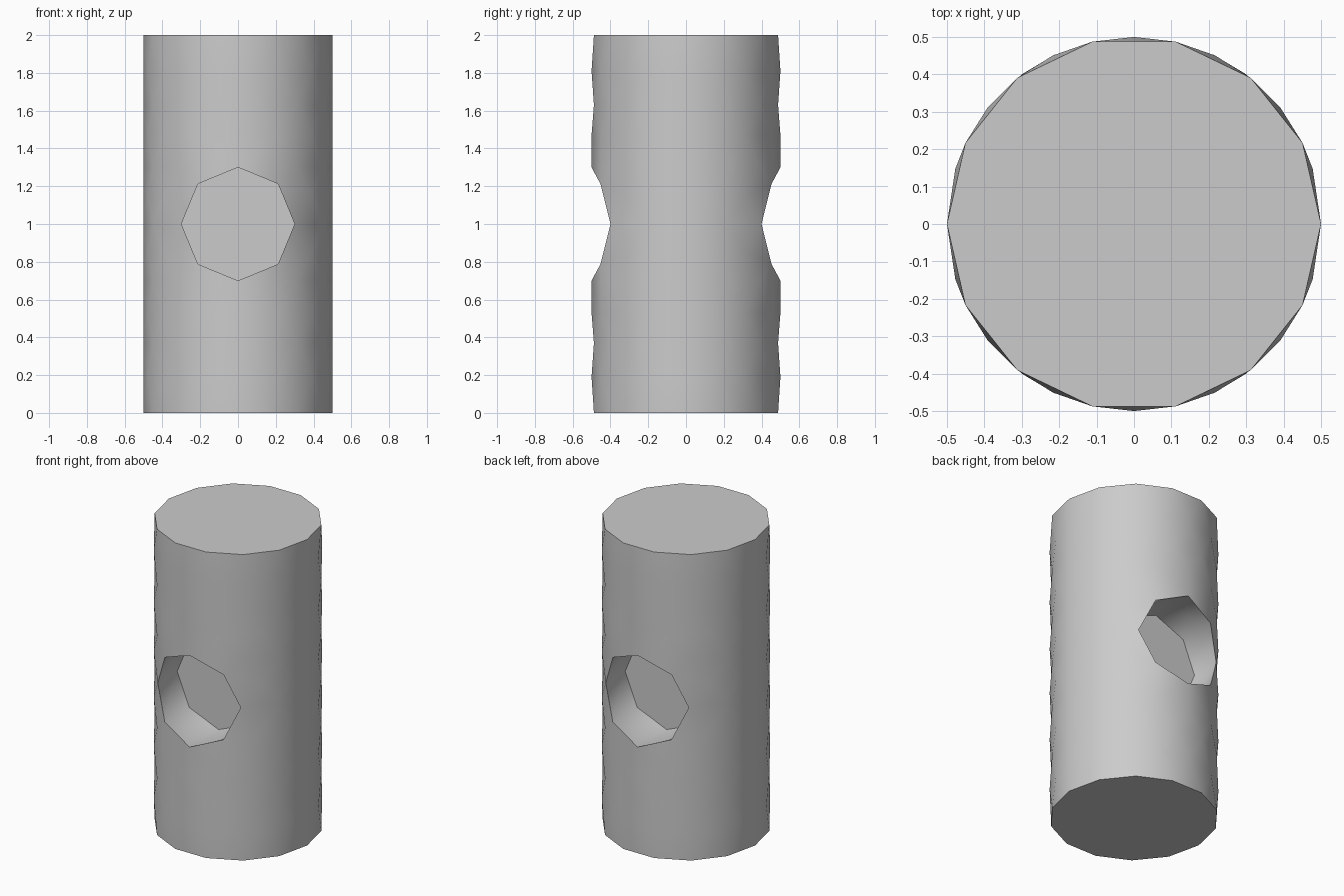
import bpy, bmesh, math
from mathutils import Vector
from mathutils.geometry import delaunay_2d_cdt

cube = bpy.data.objects.get("Cube")
if cube:
    bpy.data.objects.remove(cube)

R, HEIGHT, HOLE, FLOOR = 0.5, 2.0, 0.3, 0.2
STEP = math.tau / 14
LEVELS = [0, 0.19, 0.37, 0.53, 0.70, 0.85, 1.0]
LEVELS += [HEIGHT - z for z in reversed(LEVELS[:-1])]


def circle_point(k):
    """Point k (in eighths of a turn) of the recess outline, as x and z."""
    a = math.tau * k / 8
    return HOLE * math.cos(a), 1 + HOLE * math.sin(a)


def unrolled_points():
    """Staggered lattice over half of the wall, flattened to arc length and height."""
    points = [Vector((R * math.acos(x / R), z))
              for x, z in (circle_point(k) for k in range(8))]
    for row, z in enumerate(LEVELS):
        if row % 2 == 0:
            angles = [STEP * i for i in range(8)]
        else:
            inner = [STEP * (i + 0.5) for i in range(1, 6)]
            angles = [0, 0.3] + inner + [math.pi - 0.3, math.pi]
        for a in angles:
            if math.hypot(R * math.cos(a), z - 1) > 0.36 or math.sin(a) < 0.1:
                points.append(Vector((R * a, z)))
    return points


def add_half(bm, side):
    # Faceted curved wall around the recess
    rim_edges = [(k, (k + 1) % 8) for k in range(8)]
    flat, _, tris, *_ = delaunay_2d_cdt(unrolled_points(), rim_edges, [], 0, 1e-5)
    verts = [bm.verts.new((side * R * math.cos(p.x / R),
                           -side * R * math.sin(p.x / R), p.y)) for p in flat]
    for tri in tris:
        c = sum((verts[i].co for i in tri), Vector()) / 3
        if math.hypot(c.x, c.z - 1) > 0.26:
            bm.faces.new([verts[i] for i in tri])

    # Recess: rim, staggered middle ring and flat floor
    rim, middle, floor = [], [], []
    for k in range(8):
        x, z = circle_point(k)
        rim.append(bm.verts.new((side * x, -side * math.sqrt(R * R - x * x), z)))
        floor.append(bm.verts.new((side * x, -side * FLOOR, z)))
        x, z = circle_point(k + 0.5)
        y = (math.sqrt(R * R - x * x) + FLOOR) / 2
        middle.append(bm.verts.new((side * x, -side * y, z)))
    for k in range(8):
        n = (k + 1) % 8
        for tri in ((rim[k], rim[n], middle[k]), (floor[n], floor[k], middle[k]),
                    (rim[k], middle[k], floor[k]), (rim[n], floor[n], middle[k])):
            bm.faces.new(tri)
    bm.faces.new(floor)


# Column body with a recess on the front and on the back
bm = bmesh.new()
add_half(bm, 1)
add_half(bm, -1)
for z in (0, HEIGHT):
    bm.faces.new([bm.verts.new((R * math.cos(STEP * i), R * math.sin(STEP * i), z))
                  for i in range(14)])
bmesh.ops.remove_doubles(bm, verts=bm.verts, dist=0.0005)
bmesh.ops.recalc_face_normals(bm, faces=bm.faces)

mesh = bpy.data.meshes.new("recessed_column")
bm.to_mesh(mesh)
bm.free()
column = bpy.data.objects.new("recessed_column", mesh)
bpy.context.collection.objects.link(column)

# Plain grey material
grey = bpy.data.materials.new("light grey")
grey.use_nodes = True
colour = (0.6, 0.6, 0.6, 1)
grey.diffuse_color = colour
grey.node_tree.nodes["Principled BSDF"].inputs["Base Color"].default_value = colour
mesh.materials.append(grey)

bpy.ops.object.select_all(action="DESELECT")
column.select_set(True)
bpy.context.view_layer.objects.active = column
bpy.ops.object.shade_smooth_by_angle(angle=math.radians(30))
